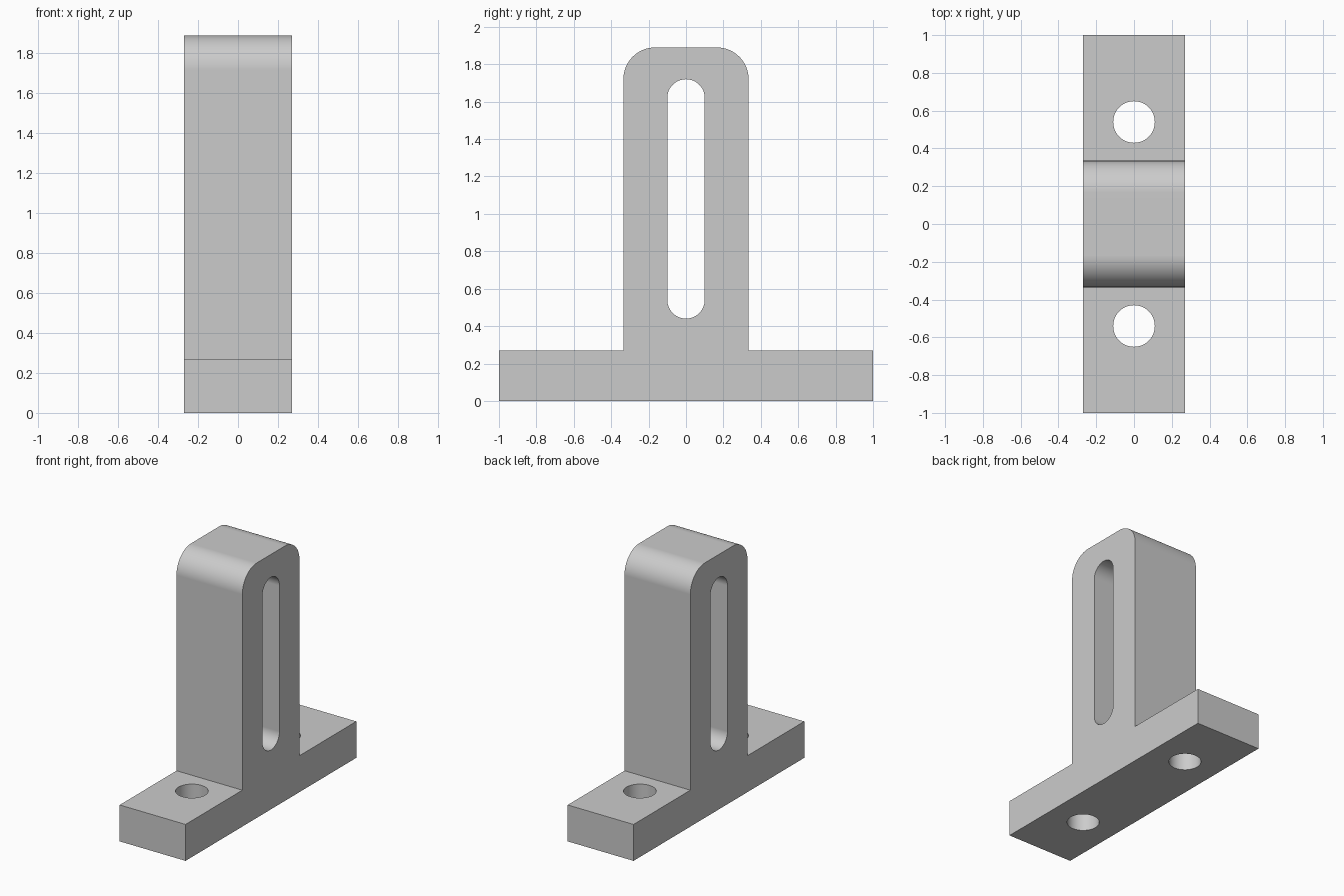
import bpy
import bmesh
from math import pi, cos, sin, radians

HALF_X = 0.27
BASE_TOP = 0.27
TOP = 1.89
COL = 0.335      # half depth of the upright
FILLET = 0.17
SLOT_R = 0.1
HOLE_R = 0.11
HOLE_Y = 0.54

if "Cube" in bpy.data.objects:
    bpy.data.objects.remove(bpy.data.objects["Cube"], do_unlink=True)

grey = bpy.data.materials.new("plain grey")
grey.use_nodes = True
colour = (0.6, 0.6, 0.6, 1)
grey.diffuse_color = colour
grey.node_tree.nodes["Principled BSDF"].inputs["Base Color"].default_value = colour


def arc(cy, cz, r, start, end, steps):
    """Points of a circular arc, in degrees."""
    angles = [radians(start + (end - start) * i / steps) for i in range(steps + 1)]
    return [(cy + r * cos(a), cz + r * sin(a)) for a in angles]


def prism(name, outline, origin, u, v, sweep):
    """Extrude a closed outline lying in the u-v plane along the sweep vector."""
    bm = bmesh.new()
    verts = [bm.verts.new([origin[k] + a * u[k] + b * v[k] for k in range(3)])
             for a, b in outline]
    face = bm.faces.new(verts)
    moved = bmesh.ops.extrude_face_region(bm, geom=[face])["geom"]
    bmesh.ops.translate(bm, vec=sweep,
                        verts=[g for g in moved if isinstance(g, bmesh.types.BMVert)])
    bmesh.ops.recalc_face_normals(bm, faces=bm.faces)
    mesh = bpy.data.meshes.new(name)
    bm.to_mesh(mesh)
    bm.free()
    mesh.materials.append(grey)
    obj = bpy.data.objects.new(name, mesh)
    bpy.context.collection.objects.link(obj)
    return obj


X, Y, Z = (1, 0, 0), (0, 1, 0), (0, 0, 1)

# Base and rounded upright as one side profile, swept across the width
shoulder = TOP - FILLET
profile = [(-1, 0), (1, 0), (1, BASE_TOP), (COL, BASE_TOP)]
profile += arc(COL - FILLET, shoulder, FILLET, 0, 90, 16)
profile += arc(FILLET - COL, shoulder, FILLET, 90, 180, 16)
profile += [(-COL, BASE_TOP), (-1, BASE_TOP)]
bracket = prism("slotted_bracket", profile, (-HALF_X, 0, 0), Y, Z, (2 * HALF_X, 0, 0))

# Cutters: long slot through the upright, bolt holes through the base
slot = arc(0, 1.72 - SLOT_R, SLOT_R, 0, 180, 24) + arc(0, 0.44 + SLOT_R, SLOT_R, 180, 360, 24)
cutters = [prism("slot_cutter", slot, (-0.5, 0, 0), Y, Z, (1, 0, 0))]
circle = arc(0, 0, HOLE_R, 0, 360, 48)[:-1]
for side, sign in (("front", -1), ("back", 1)):
    cutters.append(prism(side + "_hole_cutter", circle, (0, sign * HOLE_Y, -0.1), X, Y, (0, 0, 0.5)))

bpy.ops.object.select_all(action="DESELECT")
bpy.context.view_layer.objects.active = bracket
bracket.select_set(True)
for cutter in cutters:
    cutter.hide_render = True
    cut = bracket.modifiers.new(cutter.name, "BOOLEAN")
    cut.operation = "DIFFERENCE"
    cut.solver = "EXACT"
    cut.object = cutter
    bpy.ops.object.modifier_apply(modifier=cut.name)
    bpy.data.objects.remove(cutter, do_unlink=True)

# Smooth rounds with crisp edges and flat large faces
bpy.ops.object.shade_smooth_by_angle(angle=radians(30))
weighted = bracket.modifiers.new("flat_faces", "WEIGHTED_NORMAL")
weighted.keep_sharp = True
